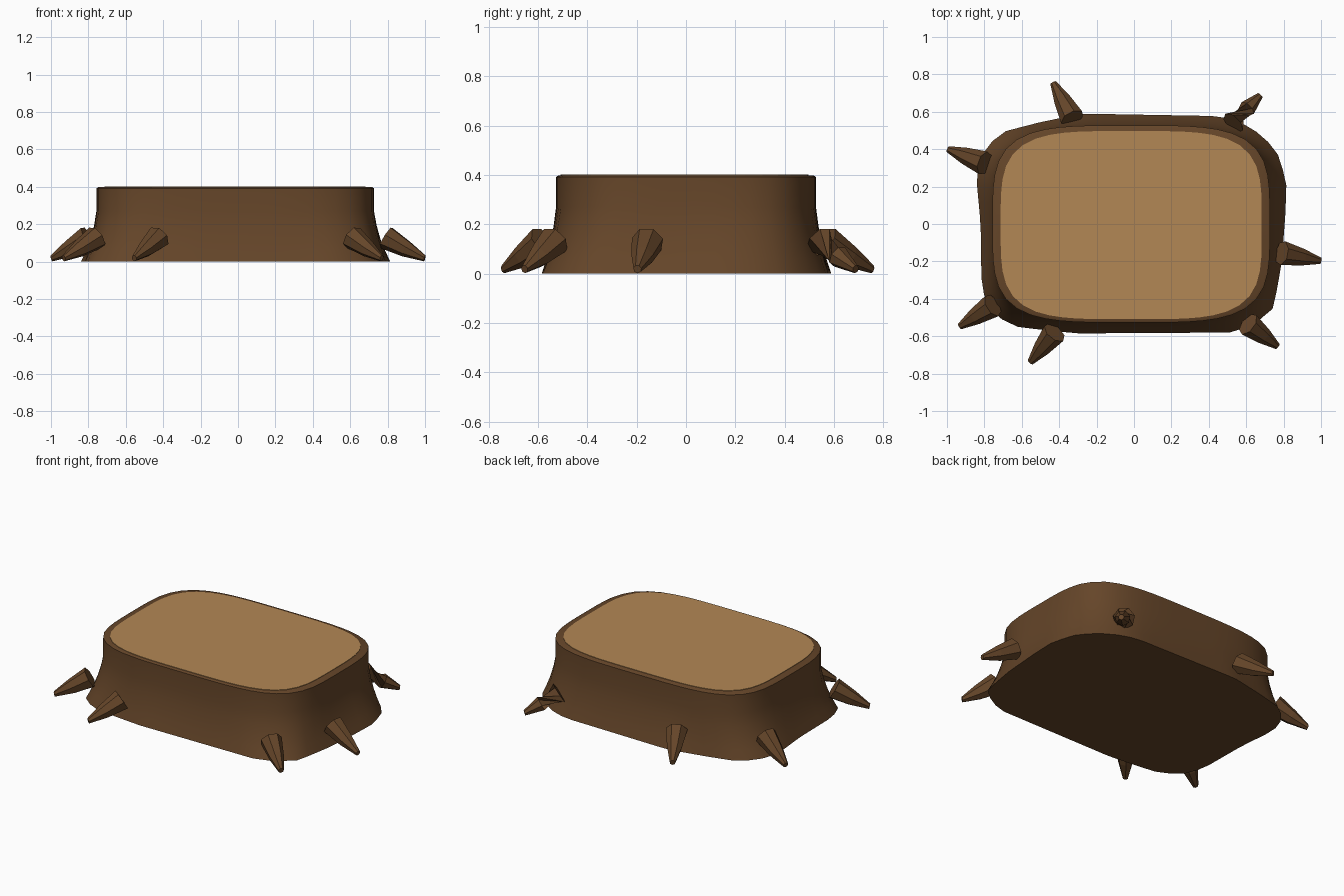
import bpy, bmesh, math
from mathutils import Vector

if "Cube" in bpy.data.objects:
    bpy.data.objects.remove(bpy.data.objects["Cube"])


def material(name, rgb):
    m = bpy.data.materials.new(name)
    m.diffuse_color = (*rgb, 1)
    m.use_nodes = True
    m.node_tree.nodes["Principled BSDF"].inputs["Base Color"].default_value = m.diffuse_color
    return m


bark = material("bark brown", (0.13, 0.06, 0.022))
wood = material("cut wood", (0.45, 0.245, 0.09))

N = 64
CX = -0.015


def loft(name, rings, mat, smooth):
    """Skin a list of equal-length point rings and close both ends."""
    bm = bmesh.new()
    loops = [[bm.verts.new(p) for p in ring] for ring in rings]
    for a, b in zip(loops, loops[1:]):
        n = len(a)
        for i in range(n):
            bm.faces.new((a[i], a[(i + 1) % n], b[(i + 1) % n], b[i]))
    bm.faces.new(loops[0][::-1])
    bm.faces.new(loops[-1])
    bmesh.ops.recalc_face_normals(bm, faces=bm.faces)
    me = bpy.data.meshes.new(name)
    bm.to_mesh(me)
    bm.free()
    me.materials.append(mat)
    ob = bpy.data.objects.new(name, me)
    bpy.context.collection.objects.link(ob)
    if smooth:
        bpy.ops.object.select_all(action='DESELECT')
        ob.select_set(True)
        bpy.context.view_layer.objects.active = ob
        bpy.ops.object.shade_smooth_by_angle(angle=math.radians(35))
    return ob


def rounded(a, b, t, n=4):
    """Rounded rectangle point at polar angle t."""
    c, s = math.cos(t), math.sin(t)
    r = (abs(c / a) ** n + abs(s / b) ** n) ** (-1 / n)
    return Vector((CX + r * c, r * s))


# Irregular ground outline of the stump, counter-clockwise
GROUND = [Vector(p) for p in (
    (0.81, 0.06), (0.815, 0.23), (0.76, 0.40), (0.66, 0.49), (0.55, 0.555), (0.45, 0.577),
    (-0.28, 0.59), (-0.40, 0.565), (-0.52, 0.54), (-0.71, 0.49), (-0.80, 0.40), (-0.845, 0.27),
    (-0.82, 0.0), (-0.815, -0.34), (-0.77, -0.46), (-0.66, -0.545), (-0.50, -0.565), (-0.30, -0.585),
    (0.54, -0.58), (0.65, -0.53), (0.745, -0.45), (0.77, -0.32), (0.79, -0.2))]


def ground(t):
    """Point where a ray at angle t leaves the ground outline."""
    d, o = Vector((math.cos(t), math.sin(t))), Vector((CX, 0))
    for p, q in zip(GROUND, GROUND[1:] + GROUND[:1]):
        e, w = q - p, p - o
        det = d.cross(e)
        if abs(det) < 1e-9:
            continue
        r, u = w.cross(e) / det, w.cross(d) / det
        if r > 0 and -1e-6 <= u <= 1 + 1e-6:
            return o + d * r
    return rounded(0.82, 0.585, t)


angles = [2 * math.pi * (i + 0.5) / N for i in range(N)]

# Stump body: straight wall with a flared foot
levels = [(0, 1), (0.06, 0.68), (0.12, 0.41), (0.19, 0.18), (0.27, 0), (0.392, 0)]
rings = [[(*rounded(0.742, 0.527, t).lerp(ground(t), f), z) for t in angles] for z, f in levels]
rings.append([(*rounded(0.732, 0.517, t), 0.398) for t in angles])
loft("stump_body", rings, bark, True)

# Pale cut surface
loft("cut_top", [[(*(rounded(0.698, 0.503, t) + Vector((0, -0.006))), z) for t in angles]
                 for z in (0.395, 0.401)], wood, False)

# Roots: (base x, base y, tip x, tip y, twist)
ROOTS = [(-0.33, 0.565, -0.432, 0.755, 0), (0.53, 0.54, 0.675, 0.688, 3),
         (0.79, -0.155, 0.998, -0.197, 0), (0.61, -0.535, 0.768, -0.655, 0),
         (-0.425, -0.58, -0.555, -0.74, 0), (-0.755, -0.435, -0.932, -0.548, 0),
         (-0.80, 0.325, -0.995, 0.40, 0)]
SIDES = 7
for k, (bx, by, tx, ty, twist) in enumerate(ROOTS):
    base, tip = Vector((bx, by, 0.13)), Vector((tx, ty, 0.018))
    out = Vector((tx - bx, ty - by, 0)).normalized()
    side = Vector((-out.y, out.x, 0))
    mid = base.lerp(tip, 0.52)
    mid.z = 0.069
    rings = []
    # centre, radius, tilt of ring plane, index shift
    for c, r, tilt, sh in ((base, 0.066, 0.55, 0), (mid, 0.046, 0.5, twist), (tip, 0.017, 0.25, twist)):
        up = Vector((0, 0, 1)) * math.cos(tilt) + out * math.sin(tilt)
        rings.append([c + r * (side * math.cos(a) + up * math.sin(a))
                      for a in (2 * math.pi * (i + sh) / SIDES + 0.2 for i in range(SIDES))])
    loft(f"root_{k + 1}", rings, bark, False)
